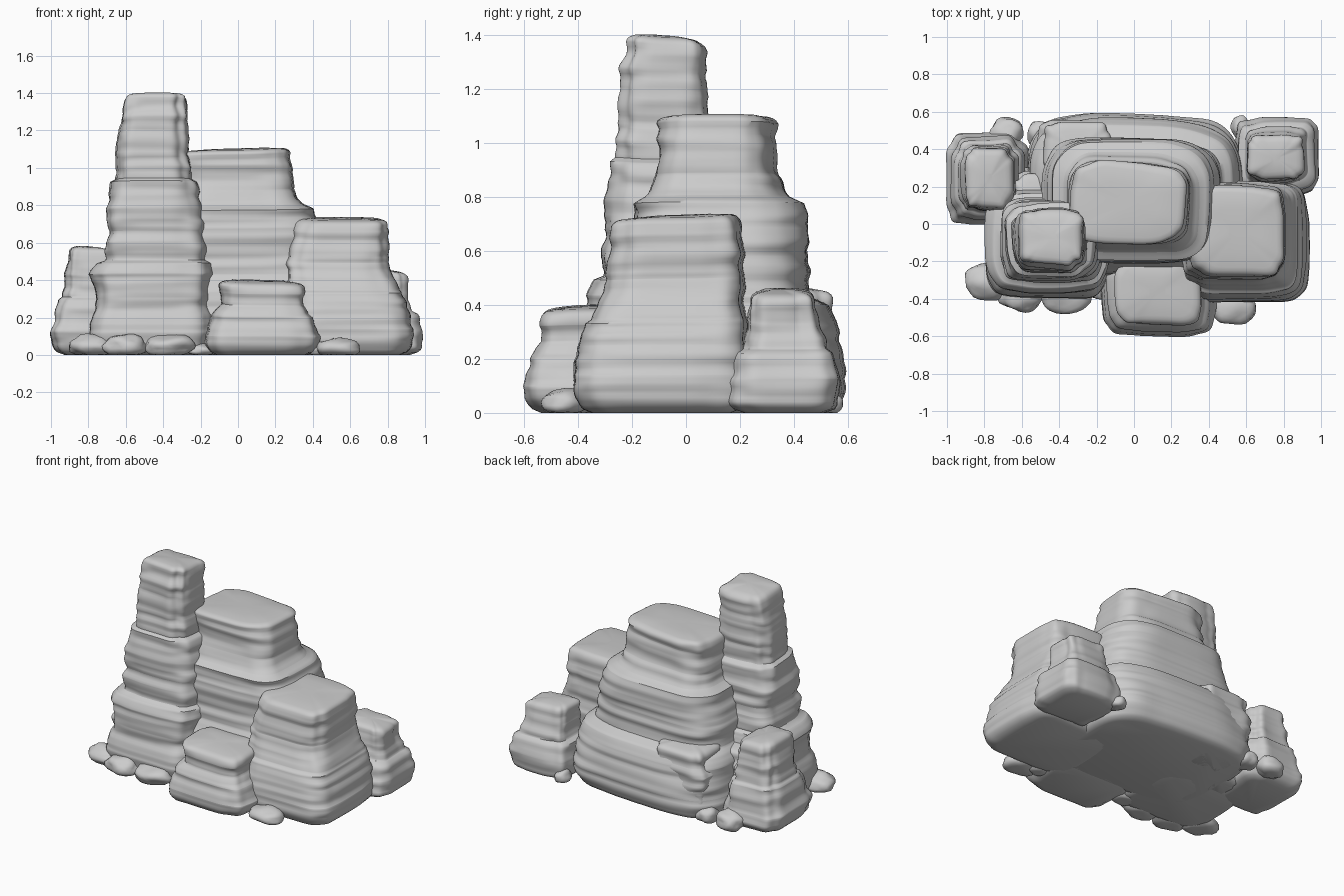
import bpy, bmesh, random
from math import sin, cos, pi, copysign, sqrt
from mathutils import Vector, noise

old = bpy.data.objects.get("Cube")
if old:
    bpy.data.objects.remove(old)

GREY = (0.6, 0.6, 0.6, 1)
rock = bpy.data.materials.new("grey stone")
rock.use_nodes = True
rock.diffuse_color = GREY
rock.node_tree.nodes["Principled BSDF"].inputs["Base Color"].default_value = GREY

SIDES = 72
FOOT = 0.07   # height of the rounded foot


def finish(name, bm, angle):
    bmesh.ops.recalc_face_normals(bm, faces=bm.faces)
    mesh = bpy.data.meshes.new(name)
    bm.to_mesh(mesh)
    bm.free()
    mesh.materials.append(rock)
    ob = bpy.data.objects.new(name, mesh)
    bpy.context.collection.objects.link(ob)
    bpy.ops.object.select_all(action='DESELECT')
    ob.select_set(True)
    bpy.context.view_layer.objects.active = ob
    bpy.ops.object.shade_smooth_by_angle(angle=angle)


def squarish(v, power):
    return copysign(abs(v) ** power, v)


def section(keys, z):
    """Left, right, front and back limits at a height."""
    for a, b in zip(keys, keys[1:]):
        if z <= b[0]:
            t = (z - a[0]) / (b[0] - a[0])
            return [p + (q - p) * t for p, q in zip(a[1:], b[1:])]


def ripple(z, a, seed):
    """Eroded strata: horizontal bands that waver slightly around the rock."""
    side = Vector((cos(a), sin(a), 0))
    band = noise.noise(Vector((seed, 0, z * 15)) + side * 0.5)
    fine = noise.noise(Vector((0, seed, z * 30)) + side * 0.8)
    lump = noise.noise(Vector((0, 0, seed + z * 3)) + side * 2)
    return band * 0.016 + fine * 0.008 + lump * 0.018


def strata(name, seed, power, keys, skew=0):
    """Loft a layered rock column through (z, left, right, front, back) keys.
    Lower power is squarer; skew slants the front and back edges."""
    bm = bmesh.new()
    top = keys[-1][0]
    steps = max(24, int(top / 0.014))
    levels = {top * i / steps for i in range(steps)} | {k[0] for k in keys}
    levels = [(z, 0, 1) for z in sorted(levels) if z < top - 0.03]
    # rounded shoulder and gently domed cap
    levels += [(top - 0.024, 0, 1), (top - 0.012, 0.006, 1), (top - 0.003, 0.018, 1),
               (top + 0.002, 0.036, 1), (top + 0.007, 0.04, 0.6), (top + 0.008, 0.04, 0.25)]
    rings = []
    for z, inset, scale in levels:
        x0, x1, y0, y1 = section(keys, min(z, top))
        cx, cy, hx, hy = (x0 + x1) / 2, (y0 + y1) / 2, (x1 - x0) / 2, (y1 - y0) / 2
        inset += 0.06 * (1 - sqrt(1 - max(0, 1 - z / FOOT) ** 2))
        ring = []
        for i in range(SIDES):
            a = 2 * pi * i / SIDES
            d = ripple(z, a, seed) - inset
            u = scale * squarish(cos(a), power)
            v = scale * squarish(sin(a), power)
            tilt = 0.010 * sin(seed + a) * scale * z / top
            ring.append(bm.verts.new((cx + (hx + d) * u,
                                      cy + (hy + d) * v - skew * u * abs(v),
                                      z + tilt)))
        rings.append(ring)
    for lo, hi in zip(rings, rings[1:]):
        for i in range(SIDES):
            j = (i + 1) % SIDES
            bm.faces.new((lo[i], lo[j], hi[j], hi[i]))
    bm.faces.new(rings[0])
    bm.faces.new(rings[-1])
    finish(name, bm, 0.9)


def boulder(name, seed, x, y, rx, ry, h):
    bm = bmesh.new()
    bmesh.ops.create_icosphere(bm, subdivisions=3, radius=1)
    for v in bm.verts:
        v.co *= 1 + 0.25 * noise.noise(v.co * 1.3 + Vector((seed, 0, 0)))
        v.co = Vector((x + v.co.x * rx, y + v.co.y * ry,
                       max(0, h * (0.45 + 0.55 * v.co.z))))
    finish(name, bm, 0.9)


# Main columns
strata("tall_spire", 3.1, 0.5, [
    (0, -.80, -.14, -.39, .19), (.12, -.81, -.13, -.40, .20),
    (.30, -.76, -.15, -.37, .18), (.38, -.77, -.14, -.37, .18),
    (.43, -.79, -.12, -.37, .18), (.49, -.75, -.13, -.34, .16),
    (.505, -.71, -.16, -.31, .13), (.60, -.71, -.17, -.31, .13),
    (.66, -.69, -.18, -.30, .12), (.78, -.70, -.19, -.30, .12),
    (.925, -.68, -.22, -.28, .10), (.94, -.65, -.25, -.26, .08),
    (1.05, -.65, -.27, -.25, .08), (1.2, -.635, -.27, -.24, .07),
    (1.39, -.60, -.275, -.21, .07)])
strata("central_tower", 7.7, 0.54, [
    (0, -.57, .57, -.28, .58), (.14, -.58, .58, -.28, .59),
    (.34, -.56, .55, -.25, .55), (.40, -.53, .52, -.23, .52),
    (.43, -.49, .47, -.21, .46), (.58, -.47, .46, -.20, .45),
    (.68, -.45, .44, -.20, .45), (.775, -.43, .40, -.19, .44),
    (.80, -.38, .35, -.15, .39), (.88, -.35, .30, -.11, .34),
    (1.02, -.34, .28, -.10, .33), (1.095, -.33, .27, -.10, .33)], skew=.015)
strata("right_block", 12.4, 0.45, [
    (0, .25, .93, -.41, .22), (.14, .25, .94, -.42, .23),
    (.25, .25, .91, -.39, .22), (.335, .25, .88, -.37, .22),
    (.35, .26, .86, -.35, .22), (.42, .26, .84, -.33, .22),
    (.50, .26, .80, -.29, .21), (.62, .285, .81, -.28, .21),
    (.725, .315, .80, -.27, .20)])

# Smaller flanking blocks
strata("front_block", 18.2, 0.48, [
    (0, -.18, .43, -.59, -.14), (.10, -.18, .44, -.60, -.14),
    (.205, -.15, .39, -.57, -.16), (.225, -.13, .37, -.55, -.18),
    (.27, -.09, .34, -.52, -.19), (.33, -.10, .35, -.54, -.18),
    (.39, -.09, .34, -.53, -.19)])
strata("left_back_block", 23.5, 0.48, [
    (0, -.99, -.57, .01, .48), (.12, -1.0, -.57, .00, .48),
    (.29, -.95, -.60, .04, .45), (.305, -.93, -.62, .06, .43),
    (.42, -.92, -.63, .07, .41), (.57, -.90, -.65, .09, .39)])
strata("right_back_block", 29.9, 0.48, [
    (0, .55, .99, .16, .57), (.13, .54, .99, .16, .57),
    (.225, .56, .96, .18, .54), (.24, .59, .93, .21, .52),
    (.34, .60, .91, .23, .49), (.45, .62, .90, .24, .46)])
strata("back_block", 34.6, 0.5, [
    (0, -.48, -.13, .25, .53), (.30, -.51, -.12, .25, .55),
    (.36, -.49, -.13, .25, .54), (.46, -.47, -.13, .25, .54)])
strata("back_left_ledge", 41.3, 0.55, [
    (0, -.66, -.42, .04, .30), (.20, -.67, -.42, .03, .30),
    (.42, -.64, -.44, .05, .25)])

# Loose boulders around the foot
random.seed(4)
SPOTS = [(-.78, -.31, .13, .10, .11), (-.60, -.38, .12, .09, .11),
         (-.37, -.39, .14, .09, .11), (-.20, -.33, .08, .07, .06),
         (.54, -.45, .12, .09, .09), (.44, -.40, .07, .06, .06),
         (-.68, .49, .09, .08, .12), (.57, .52, .05, .06, .08),
         (-.50, .48, .07, .08, .10)]
for n, (x, y, rx, ry, h) in enumerate(SPOTS, 1):
    boulder(f"boulder_{n}", random.uniform(0, 50), x, y, rx, ry, h)
